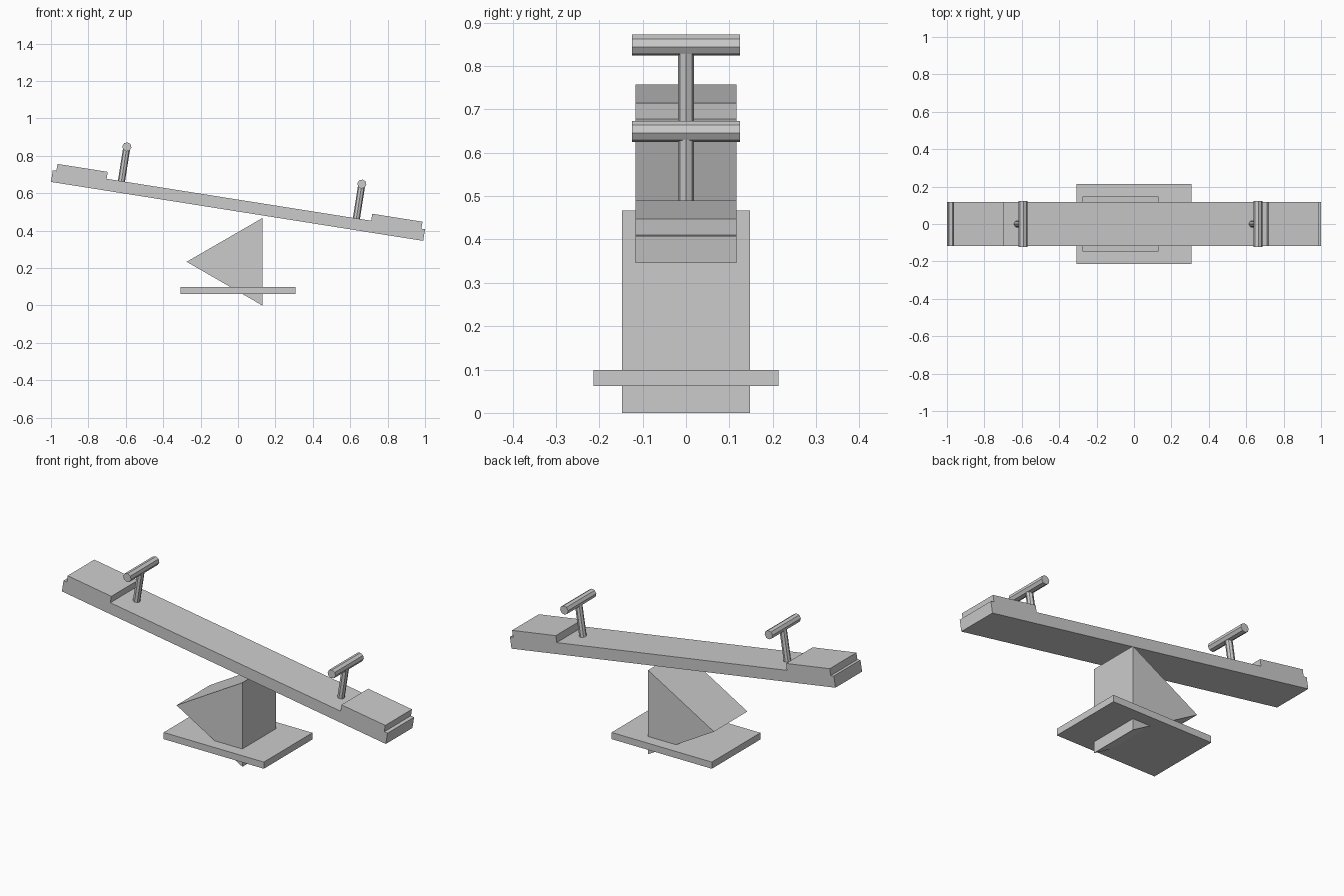
import bpy
from math import radians, sqrt
from mathutils import Matrix, Vector

if "Cube" in bpy.data.objects:
    bpy.data.objects.remove(bpy.data.objects["Cube"], do_unlink=True)

# Single grey material
grey = bpy.data.materials.new("plain_grey")
grey.use_nodes = True
colour = (0.6, 0.6, 0.6, 1)
grey.diffuse_color = colour
grey.node_tree.nodes["Principled BSDF"].inputs["Base Color"].default_value = colour

# Frame of the tilted plank: local x runs along it, local z is its normal
TILT = Matrix.Translation((0, 0, 0.534)) @ Matrix.Rotation(radians(9), 4, 'Y')
LEVEL = Matrix.Identity(4)
ACROSS = Matrix.Rotation(radians(90), 4, 'X')


def finish(name, matrix):
    ob = bpy.context.object
    ob.name = name
    ob.data.materials.append(grey)
    ob.matrix_world = matrix
    return ob


def box(name, low, high, frame):
    low, high = Vector(low), Vector(high)
    bpy.ops.mesh.primitive_cube_add(size=1)
    bpy.context.object.data.transform(Matrix.Diagonal((*(high - low), 1)))
    return finish(name, frame @ Matrix.Translation((low + high) / 2))


def rod(name, sides, radius, length, centre, frame, turn=LEVEL):
    bpy.ops.mesh.primitive_cylinder_add(vertices=sides, radius=radius, depth=length)
    return finish(name, frame @ Matrix.Translation(centre) @ turn)


# Ground plate and the triangular pivot lying on its side through it
box("base_plate", (-0.308, -0.213, 0.062), (0.308, 0.213, 0.099), LEVEL)
pivot_height = 0.467
rod("pivot_prism", 3, pivot_height / sqrt(3), 0.294, (-0.005, 0, pivot_height / 2),
    LEVEL, Matrix.Rotation(radians(-90), 4, 'Y') @ ACROSS)

# Plank
half_width, top = 0.117, 0.0315
box("plank", (-1.0075, -half_width, -top), (1.0075, half_width, top), TILT)

# Seat and T-shaped handle at each end
bar_height = 0.217
for side, s in (("left", 1), ("right", -1)):
    inner, outer = sorted((s * 0.716, s * 0.988))
    box(side + "_seat", (inner, -half_width, top), (outer, half_width, 0.069), TILT)
    rod(side + "_handle_post", 8, 0.019, bar_height - top,
        (s * 0.636, 0, (bar_height + top) / 2), TILT)
    rod(side + "_handle_bar", 8, 0.0245, 0.248, (s * 0.636, 0, bar_height), TILT, ACROSS)
